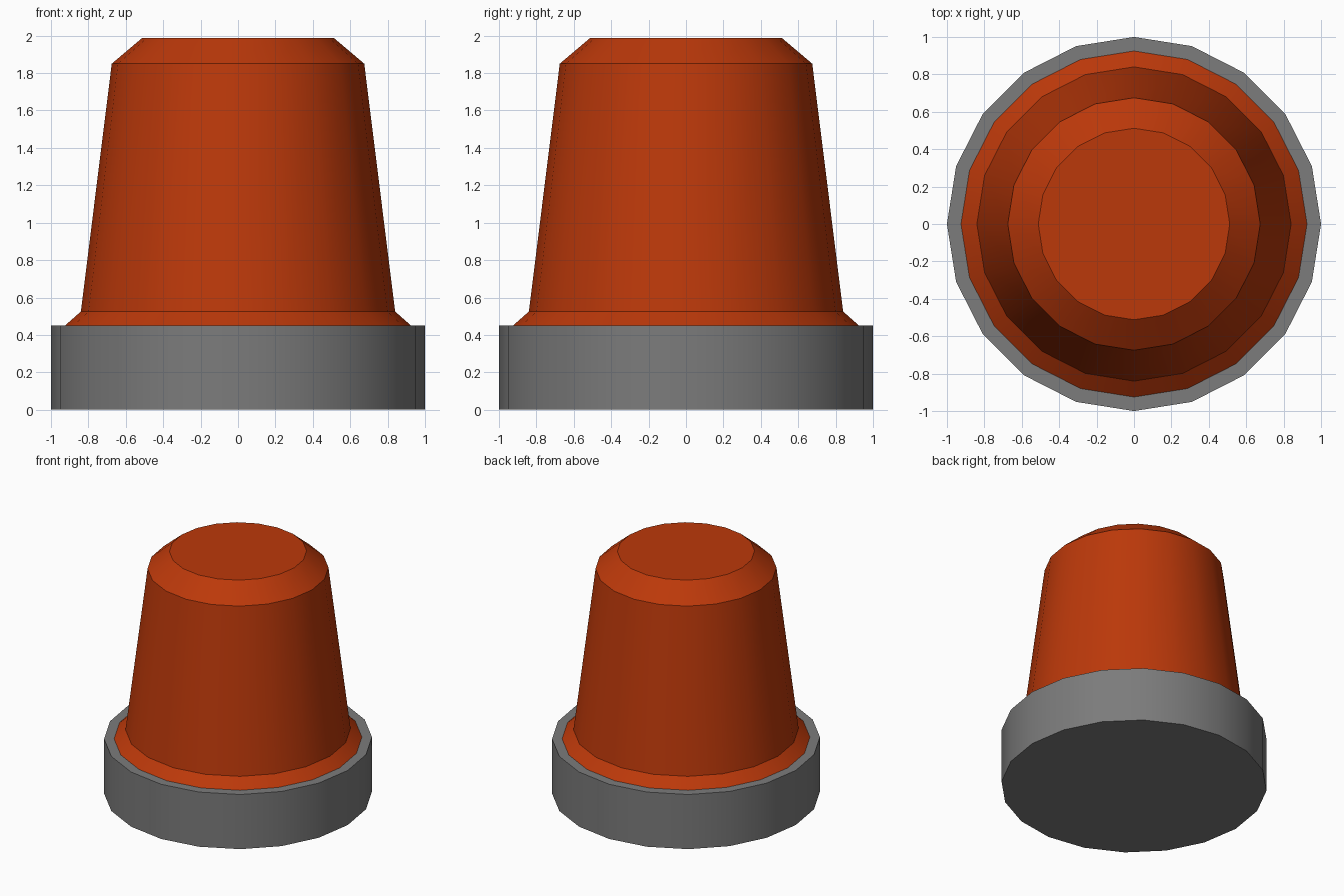
import bpy, bmesh
from math import cos, sin, pi, radians

if "Cube" in bpy.data.objects:
    bpy.data.objects.remove(bpy.data.objects["Cube"])

SIDES = 20


def lathe(name, profile, color):
    """Closed solid of revolution from (radius, height) points, bottom to top."""
    bm = bmesh.new()
    rings = [[bm.verts.new((r * cos(2 * pi * i / SIDES), r * sin(2 * pi * i / SIDES), z))
              for i in range(SIDES)] for r, z in profile]
    for low, high in zip(rings, rings[1:]):
        for i in range(SIDES):
            j = (i + 1) % SIDES
            bm.faces.new((low[i], low[j], high[j], high[i]))
    bm.faces.new(rings[0][::-1])
    bm.faces.new(rings[-1])
    mesh = bpy.data.meshes.new(name)
    bm.to_mesh(mesh)
    bm.free()
    obj = bpy.data.objects.new(name, mesh)
    bpy.context.collection.objects.link(obj)
    mat = bpy.data.materials.new(name + "_colour")
    mat.diffuse_color = color
    mat.use_nodes = True
    mat.node_tree.nodes["Principled BSDF"].inputs["Base Color"].default_value = mat.diffuse_color
    mesh.materials.append(mat)
    # Smooth around the axis, sharp between profile bands
    bpy.ops.object.select_all(action='DESELECT')
    obj.select_set(True)
    bpy.context.view_layer.objects.active = obj
    bpy.ops.object.shade_smooth_by_angle(angle=radians(30))
    return obj


# Grey mounting base
lathe("base", [(1.0, 0), (1.0, 0.45)], (0.2, 0.2, 0.2, 1))

# Orange tapered lens with flared foot and chamfered top
lathe("beacon_lens", [(0.925, 0.45), (0.84, 0.525), (0.675, 1.85), (0.512, 1.988)],
      (0.5, 0.04, 0.003, 1))
